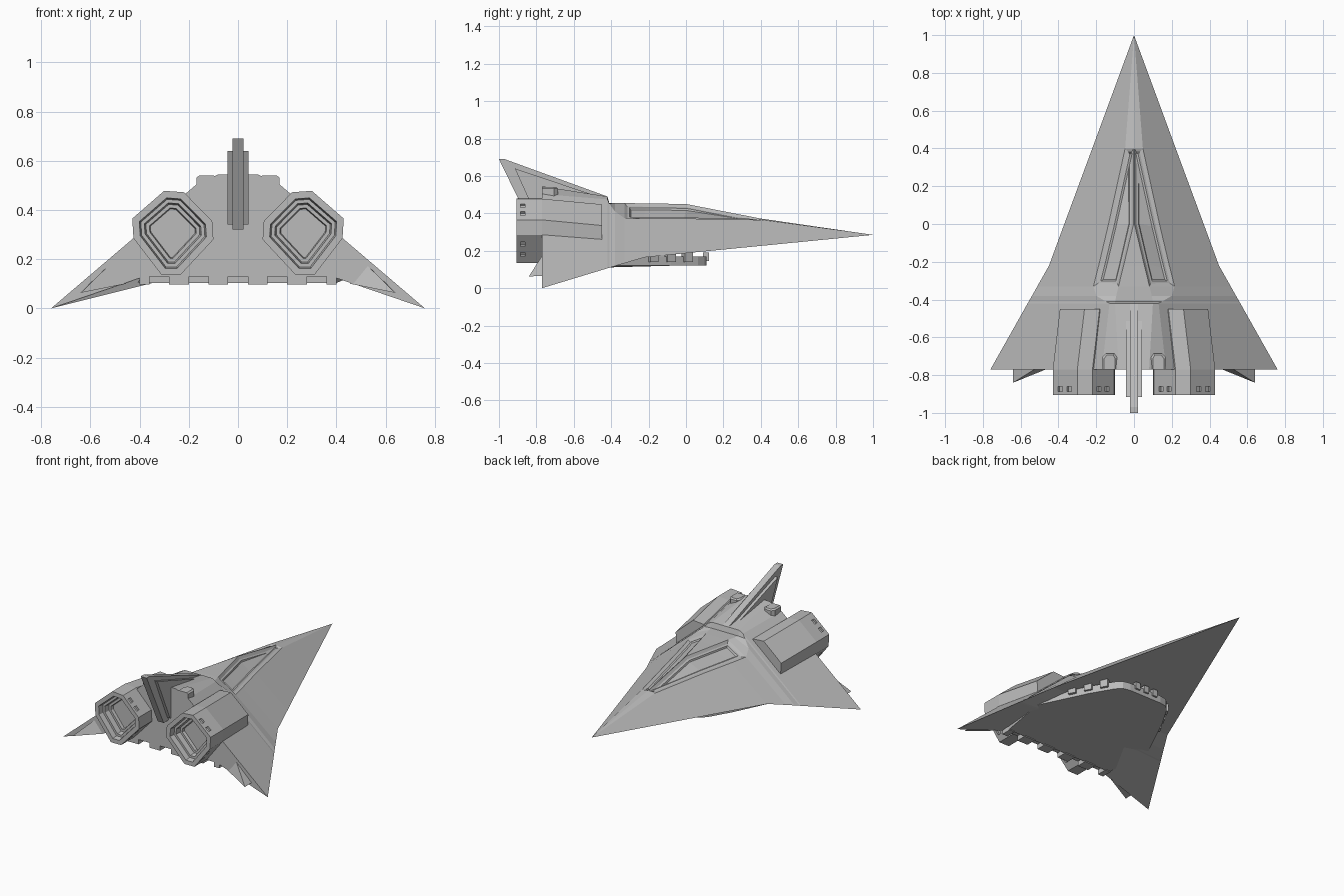
import bpy, bmesh, math
from mathutils import Matrix, Vector

if "Cube" in bpy.data.objects:
    bpy.data.objects.remove(bpy.data.objects["Cube"])

grey = bpy.data.materials.new("hull_grey")
grey.diffuse_color = (0.5, 0.5, 0.5, 1)
grey.use_nodes = True
grey.node_tree.nodes["Principled BSDF"].inputs["Base Color"].default_value = grey.diffuse_color


def finish(name, bm, mirror=False):
    bmesh.ops.recalc_face_normals(bm, faces=bm.faces)
    me = bpy.data.meshes.new(name)
    bm.to_mesh(me)
    bm.free()
    me.materials.append(grey)
    ob = bpy.data.objects.new(name, me)
    bpy.context.collection.objects.link(ob)
    if mirror:
        ob.modifiers.new("mirror", 'MIRROR').use_mirror_merge = False
    return ob


def loft(rings, caps=(True, True)):
    """Skin rings of equal length; returns the bmesh and faces per segment."""
    bm = bmesh.new()
    vs = [[bm.verts.new(p) for p in r] for r in rings]
    n = len(rings[0])
    segs = [[bm.faces.new((a[i], a[(i + 1) % n], b[(i + 1) % n], b[i])) for i in range(n)]
            for a, b in zip(vs, vs[1:])]
    if caps[0]:
        bm.faces.new(vs[0])
    if caps[1]:
        bm.faces.new(vs[-1])
    return bm, segs


def side_plate(name, pts, half):
    """Plate across x from a y, z outline."""
    bm, _ = loft([[(x, y, z) for y, z in pts] for x in (-half, half)])
    return finish(name, bm)


def add_box(bm, lo, hi):
    c = [(a + b) / 2 for a, b in zip(lo, hi)]
    s = [b - a for a, b in zip(lo, hi)]
    bmesh.ops.create_cube(bm, size=1, matrix=Matrix.Translation(c) @ Matrix.Diagonal((*s, 1)))


# Hull: y, then x, z of roof edge, shoulder, wing edge and keel edge
sections = [
    (1.00, (0, .285), (0, .285), (0, .285), (0, .285)),
    (0.40, (.002, .372), (.047, .365), (.221, .226), (.05, .226)),
    (0.00, (.002, .450), (.135, .372), (.369, .187), (.08, .187)),
    (-.22, (.055, .453), (.187, .372), (.450, .165), (.15, .165)),
    (-.33, (.082, .455), (.215, .375), (.512, .133), (.20, .138)),
    (-.38, (.094, .455), (.200, .410), (.540, .118), (.23, .130)),
    (-.41, (.100, .455), (.150, .452), (.557, .109), (.25, .125)),
    (-.42, (.100, .490), (.130, .475), (.563, .106), (.26, .125)),
    (-.77, (.080, .545), (.170, .503), (.760, .000), (.38, .130)),
]
rings = []
for y, *half in sections:
    rings.append([(x, y, z) for x, z in half] + [(-x, y, z) for x, z in reversed(half)])
bm, segs = loft(rings, caps=(False, True))
bmesh.ops.remove_doubles(bm, verts=bm.verts, dist=1e-5)
bmesh.ops.recalc_face_normals(bm, faces=bm.faces)
# Canopy windows sunk into the faces between roof and shoulder
for col in (0, 6):
    panes = [segs[i][col] for i in (1, 2, 3)]
    for width, depth in ((.018, -.010), (.012, 0), (.008, -.008)):
        bmesh.ops.inset_region(bm, faces=panes, thickness=width, depth=depth,
                               use_even_offset=True, use_boundary=True)
finish("hull", bm)

# Belly plate with rounded front
half = [(.12, .11), (.17, .10), (.205, .065), (.29, -.08), (.44, -.39), (.40, -.71)]
outline = half + [(-x, y) for x, y in reversed(half)]
low = lambda y: .12 if y > -.4 else .103
bm, _ = loft([[(x, y, low(y)) for x, y in outline], [(x, y, .17) for x, y in outline]])
finish("belly_plate", bm)

# Blocks along the belly plate edge
bm = bmesh.new()
a, b = Vector((.225, .03)), Vector((.35, -.20))
turn = Matrix.Rotation(math.atan2(b.y - a.y, b.x - a.x), 4, 'Z')
for t in (.1, .5, .9):
    p = a.lerp(b, t)
    bmesh.ops.create_cube(bm, size=1, matrix=Matrix.Translation((p.x, p.y, .165)) @ turn
                          @ Matrix.Diagonal((.05, .035, .05, 1)))
add_box(bm, (.05, .09, .145), (.085, .122, .19))
finish("belly_side_blocks", bm, True)
bm = bmesh.new()
add_box(bm, (-.018, .09, .145), (.018, .122, .19))
finish("belly_front_block", bm)

# Tabs along the rear lower edge
bm = bmesh.new()
for x0, x1 in ((.04, .12), (.20, .28), (.36, .40)):
    add_box(bm, (x0, -.77, .098), (x1, -.70, .145))
finish("rear_tabs", bm, True)

# Wing tail spikes
bm = bmesh.new()
base = [bm.verts.new(p) for p in ((.52, -.765, .18), (.455, -.765, .10), (.64, -.765, .065))]
tip = bm.verts.new((.64, -.84, .063))
bm.faces.new(base)
for i in range(3):
    bm.faces.new((base[i], base[(i + 1) % 3], tip))
finish("wing_spikes", bm, True)

# Engine body: eight-sided, tapering forward
octo = [(.22, .472), (.30, .478), (.43, .365), (.425, .285),
        (.31, .135), (.235, .135), (.10, .28), (.105, .355)]
bm, segs = loft([[(x, -.905, z) for x, z in octo],
                 [(x, -.77, z) for x, z in octo],
                 [(x - .038, -.45, max(z - .03, .20)) for x, z in octo]])
bmesh.ops.recalc_face_normals(bm, faces=bm.faces)
nozzle = min(bm.faces, key=lambda f: f.calc_center_median().y)
# Stepped nozzle
for width, depth in ((.028, 0), (.006, -.035), (.014, 0), (.006, -.035), (.014, 0), (.004, -.02)):
    bmesh.ops.inset_region(bm, faces=[nozzle], thickness=width, depth=depth, use_even_offset=True)
engine = finish("engines", bm)

# Small vents cut in the four slanted engine sides
bm = bmesh.new()
for i in (1, 3, 5, 7):
    a, b = Vector(octo[i]), Vector(octo[(i + 1) % 8])
    d = b - a
    for t in (.33, .70):
        p = a.lerp(b, t)
        bmesh.ops.create_cube(bm, size=1, matrix=Matrix.Translation((p.x, -.873, p.y))
                              @ Matrix.Rotation(-math.atan2(d.y, d.x), 4, 'Y')
                              @ Matrix.Diagonal((.03, .026, .026, 1)))
cutter = finish("vent_cutter", bm)
cutter.hide_render = True
cut = engine.modifiers.new("vents", 'BOOLEAN')
cut.operation, cut.solver, cut.object = 'DIFFERENCE', 'EXACT', cutter
bpy.context.view_layer.objects.active = engine
bpy.ops.object.modifier_apply(modifier="vents")
bpy.data.objects.remove(cutter)
engine.modifiers.new("mirror", 'MIRROR').use_mirror_merge = False

# Tail fin with a thicker core
side_plate("tail_fin", [(-.42, .49), (-.97, .69), (-1, .69), (-.82, .32), (-.6, .32)], .022)
side_plate("tail_fin_core", [(-.47, .49), (-.915, .64), (-.78, .34), (-.6, .34)], .042)

# Dorsal pods beside the fin
pod = [(.09, -.77), (.09, -.705), (.105, -.685), (.15, -.685), (.168, -.705), (.168, -.77)]
bm, _ = loft([[(x, y, .47) for x, y in pod],
              [(x, y, .532) for x, y in pod],
              [(.128 + (x - .128) * .75, y - (.008 if y > -.75 else 0), .54) for x, y in pod]])
finish("dorsal_pods", bm, True)
